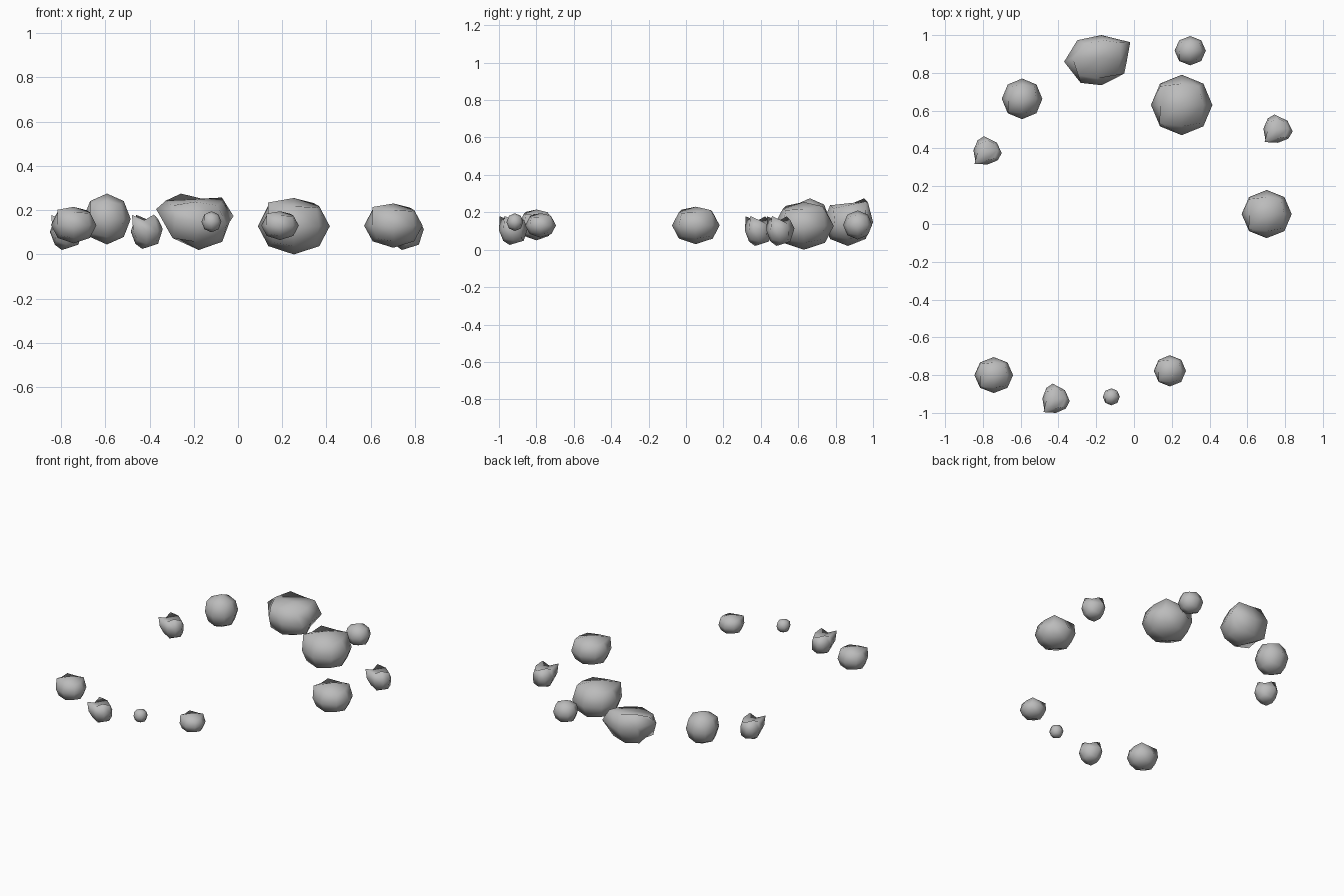
import bpy
import bmesh
from mathutils import Vector

cube = bpy.data.objects.get("Cube")
if cube:
    bpy.data.objects.remove(cube, do_unlink=True)

stone = bpy.data.materials.new("stone_grey")
stone.use_nodes = True
GREY = (0.5, 0.5, 0.5, 1.0)
stone.diffuse_color = GREY
stone.node_tree.nodes["Principled BSDF"].inputs["Base Color"].default_value = GREY

# Each shape moves a few points of a 26-point ball: grid direction -> new place
BOULDER = {
    (-1, -1, 1): (-.72, -.6, .84), (1, 1, 1): (.55, .62, .82),
    (-1, 1, 1): (-.7, .62, .76), (1, -1, 1): (.62, -.6, .66),
}
ROUND = {
    (-1, -1, 1): (-.68, -.6, .6), (1, 1, 1): (.6, .6, .55),
}
SPIKY = {
    (0, 0, 1): (-.1, -.1, .45), (-1, -1, 1): (-.92, -.95, .95),
    (-1, 1, 1): (-.65, .45, .95), (1, -1, 1): (.45, -.6, .97),
    (1, 1, 1): (.5, .45, .5), (0, 0, -1): (-.28, -.28, -1),
    (-1, 0, 1): (-.72, -.15, .65), (0, -1, 1): (-.15, -.72, .65),
    (-1, -1, 0): (-.85, -.85, .1), (1, 0, 0): (1, -.2, .15),
    (0, 1, 0): (-.25, 1, .15), (1, 1, 0): (.65, .55, .1),
    (-1, -1, -1): (-.6, -.6, -.5),
}
LONG = {
    (-1, 1, 1): (-.36, .65, 1), (1, 1, 1): (.7, .7, .86),
    (1, 1, 0): (1, .72, .2), (-1, 0, 0): (-1, -.05, .45),
    (0, 0, 1): (.1, .1, .8), (0, 1, 1): (.18, .8, .82),
    (0, 1, 0): (.13, 1, 0), (1, 0, 0): (.9, 0, 0),
    (1, -1, 0): (.82, -.52, -.1), (0, -1, 0): (.13, -.97, 0),
    (-1, -1, 0): (-.5, -.88, .1), (-1, 1, 0): (-.6, .8, .35),
    (-1, 0, 1): (-.75, .1, .75), (-1, 0, -1): (-.55, 0, -.5),
    (0, 0, -1): (.1, 0, -1),
}


def rock(name, shape, xs, ys, zs):
    """Rounded cube with moved points, fitted to the given extents."""
    bm = bmesh.new()
    bmesh.ops.create_cube(bm, size=2)
    bmesh.ops.subdivide_edges(bm, edges=bm.edges[:], cuts=1, use_grid_fill=True)
    for v in bm.verts:
        key = tuple(round(c) for c in v.co)
        v.co = Vector(shape[key]) if key in shape else v.co.normalized()
    # Fit every axis to its extent
    for axis, (low, high) in enumerate((xs, ys, zs)):
        values = [v.co[axis] for v in bm.verts]
        bottom, span = min(values), max(values) - min(values)
        for v in bm.verts:
            v.co[axis] = low + (v.co[axis] - bottom) / span * (high - low)
    bmesh.ops.recalc_face_normals(bm, faces=bm.faces[:])
    for f in bm.faces:
        f.smooth = True
    mesh = bpy.data.meshes.new(name)
    bm.to_mesh(mesh)
    bm.free()
    mesh.materials.append(stone)
    bpy.context.collection.objects.link(bpy.data.objects.new(name, mesh))


# Back group
rock("long_back_rock", LONG, (-.37, -.02), (.735, 1), (.02, .275))
rock("small_back_rock", ROUND, (.215, .38), (.84, .995), (.055, .21))
rock("large_back_rock", BOULDER, (.09, .415), (.47, .79), (0, .255))
rock("right_back_rock", ROUND, (-.70, -.485), (.555, .77), (.045, .275))

# Side rocks
rock("left_boulder", BOULDER, (.57, .835), (-.075, .18), (.03, .23))
rock("left_spiky_rock", SPIKY, (.685, .84), (.43, .58), (.02, .18))
rock("right_spiky_rock", SPIKY, (-.85, -.70), (.315, .465), (.02, .18))

# Front group
rock("left_front_rock", BOULDER, (.105, .275), (-.86, -.695), (.065, .195))
rock("pebble", ROUND, (-.165, -.075), (-.96, -.87), (.1, .195))
rock("front_spiky_rock", SPIKY, (-.485, -.34), (-1, -.845), (.025, .18))
rock("right_front_rock", BOULDER, (-.845, -.64), (-.895, -.705), (.05, .215))
